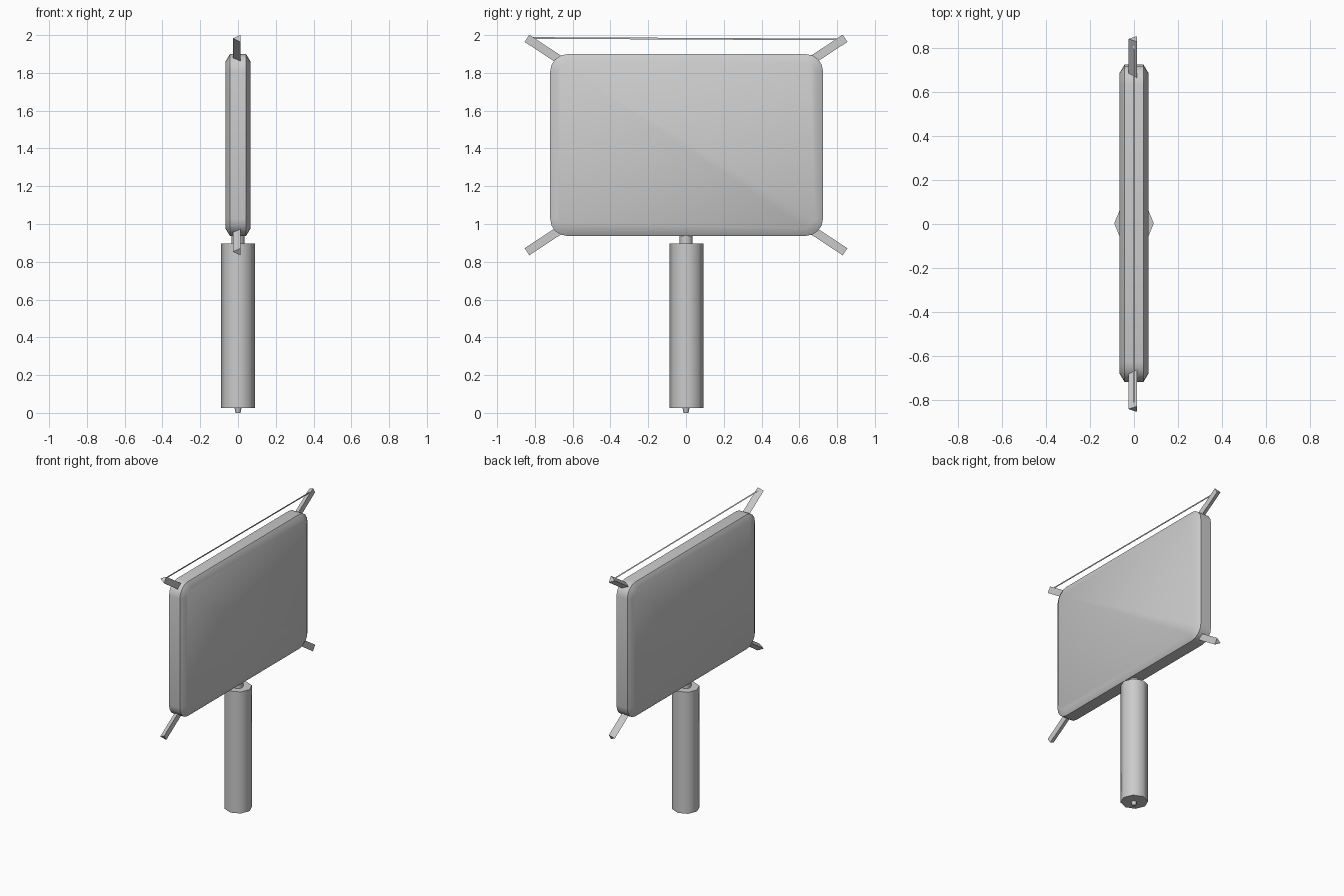
import bpy, bmesh, math
from mathutils import Vector, Matrix

default = bpy.data.objects.get("Cube")
if default:
    bpy.data.objects.remove(default, do_unlink=True)

grey = bpy.data.materials.new("plain grey")
grey.use_nodes = True
COLOUR = (0.6, 0.6, 0.6, 1)
grey.diffuse_color = COLOUR
grey.node_tree.nodes["Principled BSDF"].inputs["Base Color"].default_value = COLOUR


def finish(name, bm, angle=55):
    bmesh.ops.recalc_face_normals(bm, faces=bm.faces)
    mesh = bpy.data.meshes.new(name)
    bm.to_mesh(mesh)
    bm.free()
    mesh.materials.append(grey)
    obj = bpy.data.objects.new(name, mesh)
    bpy.context.collection.objects.link(obj)
    bpy.ops.object.select_all(action='DESELECT')
    obj.select_set(True)
    bpy.context.view_layer.objects.active = obj
    bpy.ops.object.shade_smooth_by_angle(angle=math.radians(angle))
    return obj


def rod(name, start, end, r1, r2, sides):
    """Prism between two points, with one corner pointing to -x."""
    start, end = Vector(start), Vector(end)
    axis = (end - start).normalized()
    out = Vector((-1, 0, 0))
    side = axis.cross(out)
    bm = bmesh.new()
    rings = []
    for centre, r in ((start, r1), (end, r2)):
        ring = []
        for i in range(sides):
            a = math.tau * i / sides
            ring.append(bm.verts.new(centre + r * (math.cos(a) * out + math.sin(a) * side)))
        rings.append(ring)
    for i in range(sides):
        j = (i + 1) % sides
        bm.faces.new((rings[0][i], rings[0][j], rings[1][j], rings[1][i]))
    for ring in rings:
        bm.faces.new(ring)
    return finish(name, bm)


def rounded_outline(half_y, half_z, radius, steps=4):
    points = []
    for q, (sy, sz) in enumerate(((1, 1), (-1, 1), (-1, -1), (1, -1))):
        for i in range(steps + 1):
            a = math.pi / 2 * (q + i / steps)
            points.append((sy * (half_y - radius) + radius * math.cos(a),
                           sz * (half_z - radius) + radius * math.sin(a)))
    return points


# Board: rounded slab with a soft chamfer around both faces
MID_Z = 1.418
bm = bmesh.new()
rings = []
for x, inset in ((-0.067, 0.04), (-0.043, 0), (0.043, 0), (0.067, 0.04)):
    outline = rounded_outline(0.722 - inset, 0.481 - inset, 0.09 - inset)
    rings.append([bm.verts.new((x, y + 0.003, z + MID_Z)) for y, z in outline])
for a, b in zip(rings, rings[1:]):
    for i in range(len(a)):
        j = (i + 1) % len(a)
        bm.faces.new((a[i], a[j], b[j], b[i]))
bm.faces.new(rings[0])
bm.faces.new(rings[-1])
finish("board", bm)

# Handle, neck and bottom nub
rod("handle", (0, 0.003, 0.027), (0, 0.003, 0.897), 0.09, 0.09, 8)
rod("neck", (0, 0, 0.89), (0, 0, 0.96), 0.035, 0.035, 8)
rod("bottom_nub", (0, 0, 0), (0, 0, 0.035), 0.013, 0.02, 8)

# Three-sided arms at the corners
for level, sz in (("top", 1), ("bottom", -1)):
    for end, sy in (("back", 1), ("front", -1)):
        rod(f"{level}_{end}_arm", (0, sy * 0.64, MID_Z + sz * 0.432),
            (0, sy * 0.842, MID_Z + sz * 0.565), 0.026, 0.026, 3)

# Wire strung between the top arms
rod("wire", (0, -0.83, 1.985), (0, 0.82, 1.977), 0.005, 0.005, 3)
